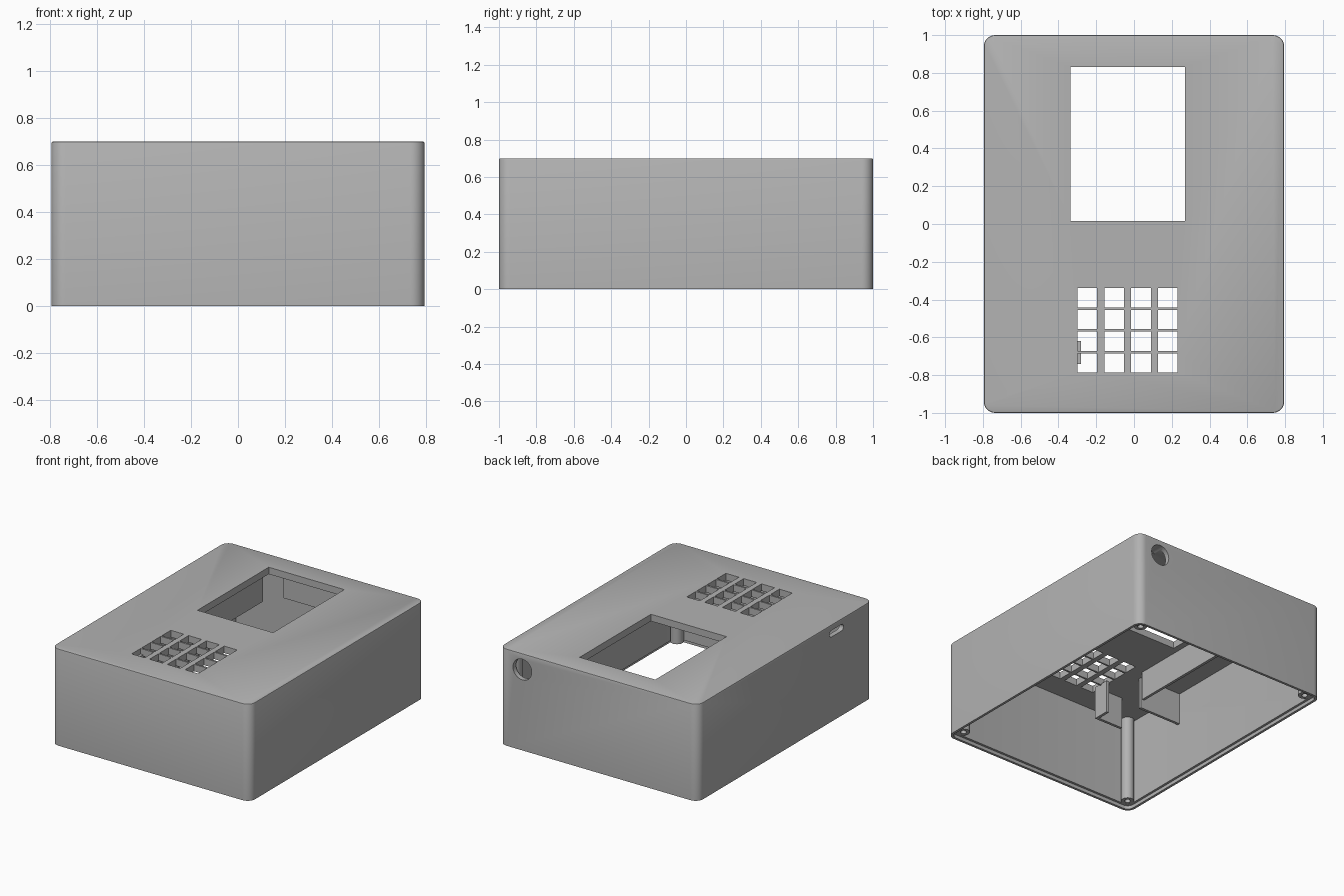
import bpy, bmesh, math
from mathutils import Matrix

scene = bpy.context.scene
if "Cube" in bpy.data.objects:
    bpy.data.objects.remove(bpy.data.objects["Cube"], do_unlink=True)

HALF_X, HALF_Y, HEIGHT = 0.795, 1.0, 0.7
WALL, CEILING = 0.035, 0.65

grey = bpy.data.materials.new("plastic_grey")
grey.use_nodes = True
grey.diffuse_color = (0.45, 0.45, 0.45, 1)
grey.node_tree.nodes["Principled BSDF"].inputs["Base Color"].default_value = grey.diffuse_color


def finish(bm, name):
    bmesh.ops.recalc_face_normals(bm, faces=bm.faces)
    mesh = bpy.data.meshes.new(name)
    bm.to_mesh(mesh)
    bm.free()
    mesh.materials.append(grey)
    obj = bpy.data.objects.new(name, mesh)
    scene.collection.objects.link(obj)
    return obj


def add_box(bm, x0, x1, y0, y1, z0, z1):
    place = Matrix.Translation(((x0 + x1) / 2, (y0 + y1) / 2, (z0 + z1) / 2))
    size = Matrix.Diagonal((x1 - x0, y1 - y0, z1 - z0, 1))
    return bmesh.ops.create_cube(bm, size=1, matrix=place @ size)["verts"]


def add_rod(bm, centre, radius, depth, turn=None):
    place = Matrix.Translation(centre) @ (turn or Matrix())
    bmesh.ops.create_cone(bm, cap_ends=True, segments=32, radius1=radius,
                          radius2=radius, depth=depth, matrix=place)


def rounded_block(name, inset, radius, z0, z1, top_bevel=0):
    bm = bmesh.new()
    add_box(bm, inset - HALF_X, HALF_X - inset, inset - HALF_Y, HALF_Y - inset, z0, z1)
    upright = [e for e in bm.edges if abs(e.verts[0].co.z - e.verts[1].co.z) > 0.01]
    bmesh.ops.bevel(bm, geom=upright, offset=radius, segments=8, profile=0.5, affect='EDGES')
    if top_bevel:
        rim = [e for e in bm.edges if all(v.co.z > z1 - 0.001 for v in e.verts)]
        bmesh.ops.bevel(bm, geom=rim, offset=top_bevel, segments=2, profile=0.5, affect='EDGES')
    return finish(bm, name)


def cut(target, cutters):
    for cutter in cutters:
        mod = target.modifiers.new("cut", 'BOOLEAN')
        mod.operation = 'DIFFERENCE'
        mod.solver = 'EXACT'
        mod.object = cutter
    graph = bpy.context.evaluated_depsgraph_get()
    mesh = bpy.data.meshes.new_from_object(target.evaluated_get(graph))
    target.modifiers.clear()
    target.data = mesh
    for cutter in cutters:
        bpy.data.objects.remove(cutter, do_unlink=True)


def smooth(obj):
    bpy.ops.object.select_all(action='DESELECT')
    obj.select_set(True)
    bpy.context.view_layer.objects.active = obj
    bpy.ops.object.shade_smooth_by_angle(angle=math.radians(30))


# Housing: hollow shell, open below, with a rebate for the base lid
housing = rounded_block("housing", 0, 0.06, 0, HEIGHT, 0.008)
cavity = rounded_block("cavity_cutter", WALL, 0.03, -0.1, CEILING)
rebate = rounded_block("rebate_cutter", 0.018, 0.045, -0.1, 0.025)

# Openings: screen window, keypad grid, round cable hole, side port
bm = bmesh.new()
add_box(bm, -0.335, 0.27, 0.015, 0.83, 0.6, 0.8)
for col in range(4):
    for row in range(4):
        x, y = -0.248 + 0.1425 * col, -0.391 - 0.115 * row
        add_box(bm, x - 0.052, x + 0.052, y - 0.051, y + 0.051, 0.6, 0.8)
add_rod(bm, (0.61, HALF_Y, 0.585), 0.075, 0.2, Matrix.Rotation(math.pi / 2, 4, 'X'))
port = add_box(bm, -0.9, -0.7, -0.665, -0.505, 0.613, 0.66)
ends = [e for e in bm.edges if all(v in port for v in e.verts)
        and abs(e.verts[0].co.x - e.verts[1].co.x) > 0.1]
bmesh.ops.bevel(bm, geom=ends, offset=0.022, segments=4, profile=0.5, affect='EDGES')
openings = finish(bm, "openings_cutter")
cut(housing, [cavity, rebate, openings])
smooth(housing)

# Screw posts in the four corners, each with a blind hole
for side, sx in (("left", 1), ("right", -1)):
    for end, sy in (("front", -1), ("back", 1)):
        spot = (sx * 0.718, sy * 0.923)
        bm = bmesh.new()
        add_rod(bm, (*spot, 0.345), 0.044, 0.64)
        post = finish(bm, f"{end}_{side}_screw_post")
        bm = bmesh.new()
        add_rod(bm, (*spot, 0.1), 0.02, 0.3)
        cut(post, [finish(bm, "screw_hole_cutter")])
        smooth(post)


# Ribs hanging from the ceiling around the screen and the port board
def rib(name, x0, x1, y0, y1, z0):
    bm = bmesh.new()
    add_box(bm, x0, x1, y0, y1, z0, CEILING + 0.01)
    finish(bm, name)


rib("screen_side_rib", -0.40, -0.38, -0.37, 0.83, 0.44)
rib("screen_back_rib", -0.25, 0.20, 0.88, 0.90, 0.48)
rib("board_back_rib", -0.77, -0.42, -0.45, -0.43, 0.42)
rib("board_front_rib", -0.50, -0.28, -0.74, -0.72, 0.42)
rib("board_end_rib", -0.30, -0.28, -0.74, -0.62, 0.42)
